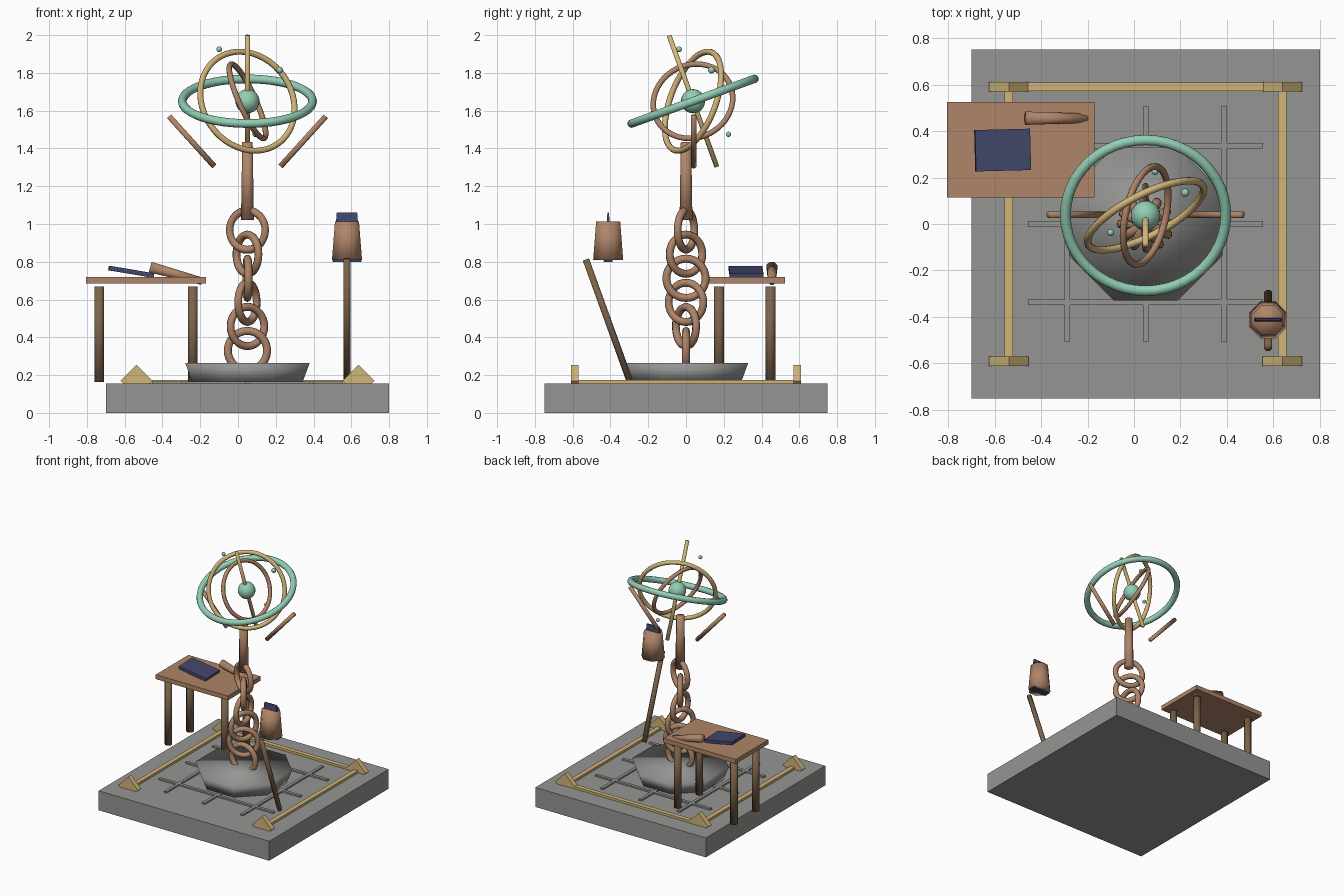
import bpy, bmesh, math
from mathutils import Vector, Matrix

if "Cube" in bpy.data.objects:
    bpy.data.objects.remove(bpy.data.objects["Cube"])


def material(name, rgb):
    m = bpy.data.materials.new(name)
    m.diffuse_color = (*rgb, 1)
    m.use_nodes = True
    m.node_tree.nodes["Principled BSDF"].inputs["Base Color"].default_value = m.diffuse_color
    return m


STONE = material("grey stone", (0.30, 0.30, 0.29))
GOLD = material("pale gold", (0.64, 0.46, 0.19))
COPPER = material("copper brown", (0.43, 0.235, 0.14))
WOOD = material("dark wood", (0.20, 0.125, 0.07))
GREEN = material("verdigris green", (0.29, 0.62, 0.46))
NAVY = material("navy", (0.055, 0.065, 0.15))

CX = 0.05                                 # shared axis of the monument
HUB = Vector((CX, 0.037, 1.65))           # centre of the ring sphere
TILT = math.radians(20)
POLE = Vector((0, -math.sin(TILT), math.cos(TILT)))


def finish(name, bm, mat, smooth=False):
    bmesh.ops.recalc_face_normals(bm, faces=bm.faces)
    for f in bm.faces:
        f.smooth = smooth
    me = bpy.data.meshes.new(name)
    bm.to_mesh(me)
    bm.free()
    me.materials.append(mat)
    ob = bpy.data.objects.new(name, me)
    bpy.context.collection.objects.link(ob)
    return ob


def box(name, mat, center, size, rot=(0, 0, 0)):
    bm = bmesh.new()
    bmesh.ops.create_cube(bm, size=1)
    ob = finish(name, bm, mat)
    ob.location, ob.scale, ob.rotation_euler = center, size, rot
    return ob


def rod(name, mat, a, b, r1, r2=None, sides=8):
    """Smooth, optionally tapered cylinder from a to b."""
    a, b = Vector(a), Vector(b)
    d = b - a
    spin = Matrix.Rotation(math.pi / sides, 4, 'Z')
    turn = d.to_track_quat('Z', 'Y').to_matrix().to_4x4()
    bm = bmesh.new()
    bmesh.ops.create_cone(bm, cap_ends=True, segments=sides, radius1=r1,
                          radius2=r1 if r2 is None else r2, depth=d.length,
                          matrix=Matrix.Translation((a + b) / 2) @ turn @ spin)
    return finish(name, bm, mat, True)


def ring(name, mat, center, normal, major, minor, n=48, m=10):
    turn = Vector(normal).to_track_quat('Z', 'Y').to_matrix().to_4x4()
    place = Matrix.Translation(center) @ turn
    bm = bmesh.new()
    loops = []
    for i in range(n):
        u = 2 * math.pi * i / n
        loop = []
        for j in range(m):
            v = 2 * math.pi * j / m
            q = major + minor * math.cos(v)
            loop.append(bm.verts.new(place @ Vector(
                (q * math.cos(u), q * math.sin(u), minor * math.sin(v)))))
        loops.append(loop)
    for i in range(n):
        p, q = loops[i], loops[(i + 1) % n]
        for j in range(m):
            k = (j + 1) % m
            bm.faces.new((p[j], q[j], q[k], p[k]))
    return finish(name, bm, mat, True)


def ball(name, mat, center, r, n=16):
    bm = bmesh.new()
    bmesh.ops.create_uvsphere(bm, u_segments=n, v_segments=n // 2 + 2, radius=r,
                              matrix=Matrix.Translation(center))
    return finish(name, bm, mat, True)


# Plinth with raised floor grid
box("plinth", STONE, (CX, 0, 0.0775), (1.5, 1.5, 0.155))
for k in (-1, 0, 1):
    box("grid_line_x", STONE, (CX, 0.337 * k, 0.16), (1.01, 0.024, 0.014))
    box("grid_line_y", STONE, (CX + 0.337 * k, 0, 0.16), (0.024, 1.01, 0.014))

# Gold border on three sides with diamond corner blocks
for s in (-1, 1):
    box("side_border", GOLD, (CX + 0.588 * s, 0, 0.163), (0.036, 1.18, 0.02))
    for t in (-1, 1):
        box("corner_block", GOLD, (CX + 0.588 * s, 0.59 * t, 0.17),
            (0.12, 0.04, 0.12), (0, math.pi / 4, 0))
box("back_border", GOLD, (CX, 0.59, 0.163), (1.18, 0.036, 0.02))

# Flared octagonal rock
rod("rock", STONE, (CX, 0, 0.16), (CX, 0, 0.265), 0.315, 0.357)

# Twisting chain of links
for k in range(6):
    a = math.radians(31 * k)
    ring("chain_link", COPPER, (CX, 0, 0.33 + 0.1275 * k),
         (math.sin(a), -math.cos(a), 0), 0.104, 0.021, 32, 8)

# Column and raised arms
rod("column", COPPER, (CX, 0, 1.02), (CX, 0, 1.435), 0.037, 0.030)
for s in (-1, 1):
    rod("arm", COPPER, (CX + 0.175 * s, 0.04, 1.305),
        (CX + 0.415 * s, 0.04, 1.57), 0.016)

# Ring sphere: hub, tilted pole, three rings and small orbs
ball("hub", GREEN, HUB, 0.064, 20)
rod("pole", GOLD, HUB - POLE * 0.37, HUB + POLE * 0.37, 0.014)
ring("outer_ring", GREEN, HUB, POLE, 0.345, 0.023)
ring("middle_ring", GOLD, HUB, (0.43, -0.84, 0.32), 0.277, 0.016)
ring("inner_ring", COPPER, HUB, (0.89, -0.20, 0.40), 0.215, 0.015)
for p, r in (((-0.10, -0.037, 1.925), 0.015), ((0.22, 0.135, 1.815), 0.018),
             ((0.09, 0.225, 1.475), 0.014)):
    ball("orb", GREEN, p, r, 12)

# Table with legs, book and scroll
box("table_top", COPPER, (-0.487, 0.32, 0.7025), (0.635, 0.41, 0.035))
for x in (-0.735, -0.24):
    for y in (0.175, 0.447):
        rod("table_leg", WOOD, (x, y, 0.163), (x, y, 0.67), 0.028)
box("book", NAVY, (-0.565, 0.318, 0.747), (0.24, 0.178, 0.024),
    (0, math.radians(9.5), math.radians(1.5)))
rod("scroll", COPPER, (-0.465, 0.455, 0.772), (-0.19, 0.455, 0.697), 0.031, 0.021)

# Leaning post and tapered lantern
rod("lantern_post", WOOD, (0.577, -0.30, 0.175), (0.577, -0.53, 0.812), 0.019)
rod("lantern", COPPER, (0.577, -0.412, 0.81), (0.577, -0.412, 1.013), 0.086, 0.069)

# Navy wedge passing through the lantern
bm = bmesh.new()
bmesh.ops.create_cube(bm, size=2)
for v in bm.verts:
    top = v.co.z > 0
    v.co = (0.577 + v.co.x * (0.054 if top else 0.076),
            -0.412 + v.co.y * (0.004 if top else 0.024), 1.06 if top else 0.80)
finish("lantern_wick", bm, NAVY)
